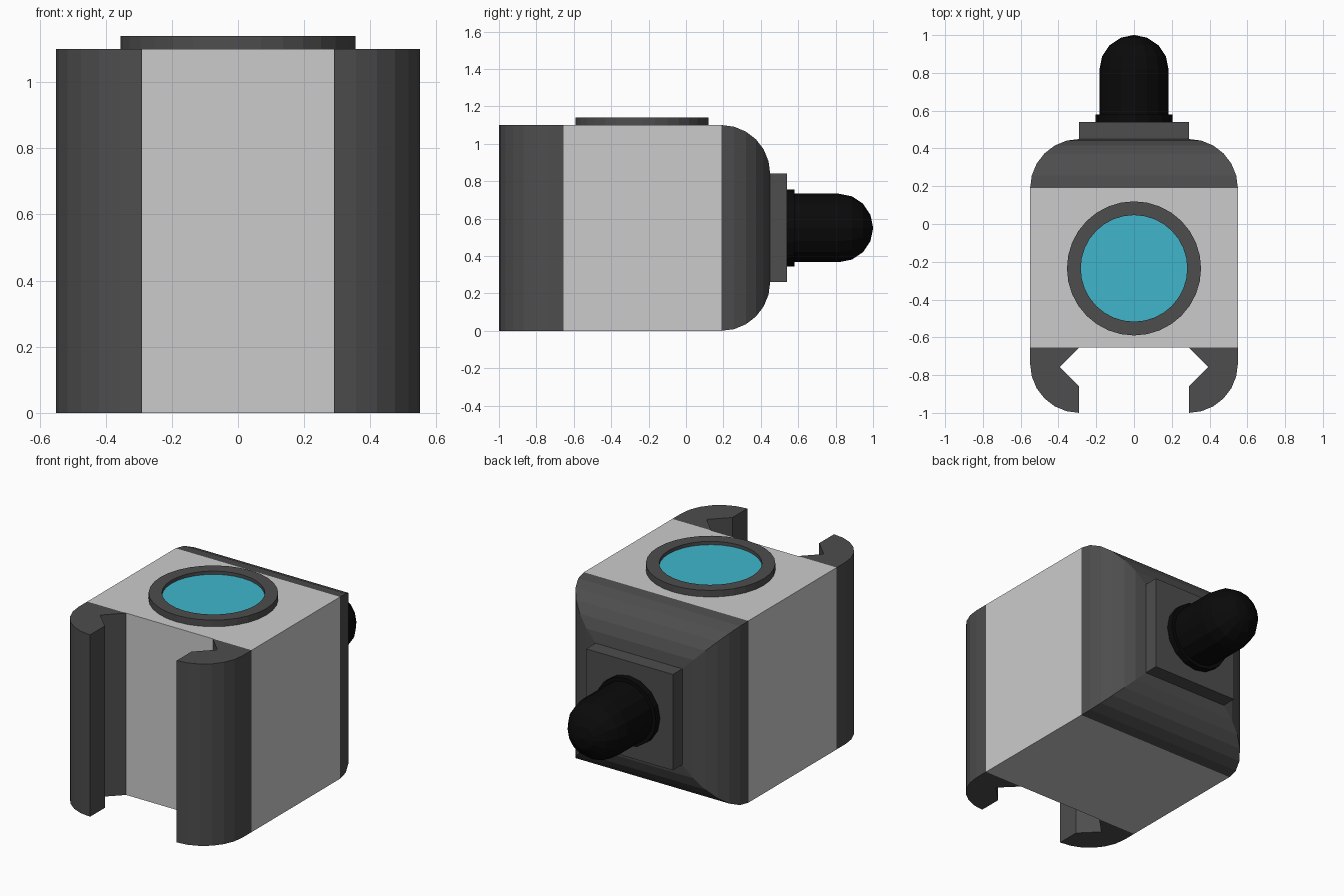
import bpy, bmesh
from math import sin, cos, pi

if "Cube" in bpy.data.objects:
    bpy.data.objects.remove(bpy.data.objects["Cube"])

W, R = 0.55, 0.26          # half width of the body, corner radius
FLAT = W - R               # half width of the flat zones
ZC = 0.55                  # height of the centre axis


def material(name, rgb):
    m = bpy.data.materials.new(name)
    m.diffuse_color = (*rgb, 1)
    m.use_nodes = True
    m.node_tree.nodes["Principled BSDF"].inputs["Base Color"].default_value = m.diffuse_color
    return m


dark = material("dark_grey", (0.075, 0.075, 0.075))
black = material("black", (0.003, 0.003, 0.003))
cyan = material("cyan", (0.05, 0.47, 0.60))


def loft(name, rings, mat=None, closed=False):
    """Skin rings of points; cap the ends, or close the loop of rings."""
    bm = bmesh.new()
    vs = [[bm.verts.new(p) for p in ring] for ring in rings]
    n = len(vs[0])
    pairs = list(zip(vs, vs[1:])) + ([(vs[-1], vs[0])] if closed else [])
    for a, b in pairs:
        for i in range(n):
            j = (i + 1) % n
            bm.faces.new((a[i], a[j], b[j], b[i]))
    if not closed:
        bm.faces.new(vs[0])
        bm.faces.new(vs[-1])
    bmesh.ops.recalc_face_normals(bm, faces=bm.faces)
    me = bpy.data.meshes.new(name)
    bm.to_mesh(me)
    bm.free()
    ob = bpy.data.objects.new(name, me)
    bpy.context.collection.objects.link(ob)
    if mat:
        me.materials.append(mat)
    return ob


def square(h, y):
    return [(-h, y, ZC - h), (h, y, ZC - h), (h, y, ZC + h), (-h, y, ZC + h)]


def circle(r, n, place):
    return [place(r * cos(2 * pi * i / n), r * sin(2 * pi * i / n)) for i in range(n)]


arc = [(cos(a), sin(a)) for a in (i * pi / 12 for i in range(7))]

# main block
loft("body", [square(W, -0.655), square(W, 0.19)])

# rounded back, stepping square sections along a quarter circle
loft("back_cap", [square(FLAT + R * c, 0.19 + R * s) for c, s in arc], dark)

# gripping jaws at the front, mirrored across the middle
profile = [(FLAT, -0.655), (0.392, -0.757), (FLAT, -0.859)]
profile += [(FLAT + R * c, -0.74 - R * s) for c, s in reversed(arc)]
profile += [(W, -0.655)]
jaw = loft("front_jaws", [[(x, y, z) for x, y in profile] for z in (0, 2 * W)], dark)
jaw.modifiers.new("mirror", 'MIRROR')

# square plate carrying the plug
loft("back_plate", [square(FLAT, 0.44), square(FLAT, 0.54)], dark)


# top button: raised ring and recessed disc
def button_ring(r, z):
    return circle(r, 32, lambda x, y: (x, y - 0.235, z))


loft("button_ring", [button_ring(r, z) for r, z in
                     ((0.355, 1.10), (0.355, 1.14), (0.282, 1.14), (0.282, 1.10))],
     dark, closed=True)
loft("button", [button_ring(0.282, 1.10), button_ring(0.282, 1.12)], cyan)


# plug at the back: collar and domed knob
def plug_ring(r, y):
    return circle(r, 16, lambda x, z: (x, y, ZC + z))


loft("plug_collar", [plug_ring(0.205, 0.54), plug_ring(0.205, 0.58)], black)
dome = [(0.183 * cos(i * pi / 8), 0.817 + 0.183 * sin(i * pi / 8)) for i in range(4)]
loft("plug_knob", [plug_ring(r, y) for r, y in [(0.183, 0.54)] + dome + [(0.004, 1.0)]], black)
